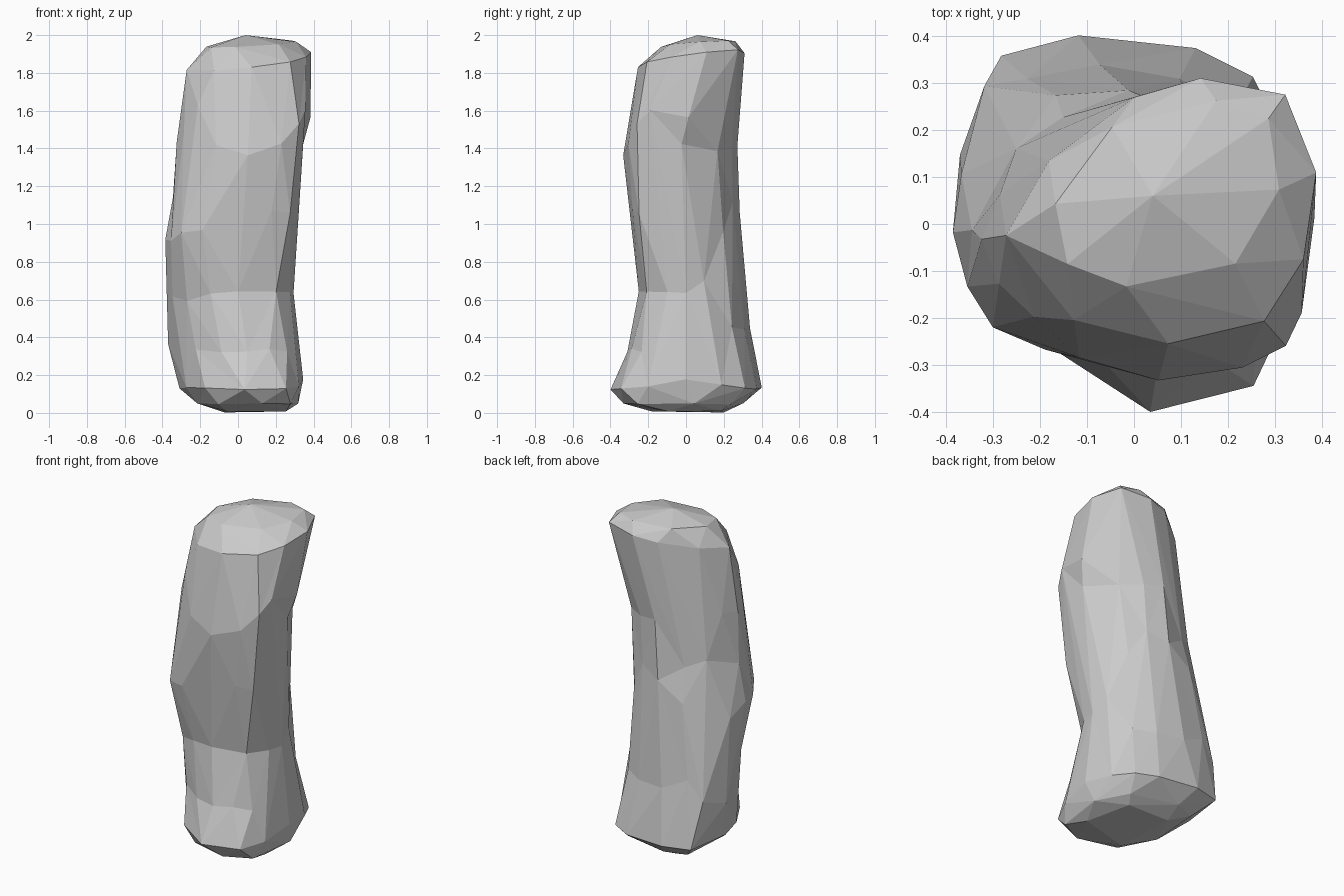
import bpy, bmesh, math, random
from mathutils import Vector

if "Cube" in bpy.data.objects:
    bpy.data.objects.remove(bpy.data.objects["Cube"])

random.seed(4)
SIDES = 16
BULGE = 0.4  # how far the in-between points fill the corners

# Each ring: height, tilt toward back right, z jitter,
# then reach toward E, NE, N, NW, W, SW, S, SE
RINGS = [
    (0.01, 0.00, 0.00, .26, .25, .22, .22, .10, .17, .20, .25),
    (0.05, 0.00, 0.00, .32, .33, .30, .32, .22, .26, .33, .38),
    (0.13, 0.00, 0.01, .34, .40, .40, .45, .31, .31, .40, .42),
    (0.33, 0.00, 0.02, .335, .35, .36, .44, .36, .28, .31, .35),
    (0.62, 0.00, 0.03, .29, .31, .32, .40, .38, .29, .25, .29),
    (0.93, 0.00, 0.03, .315, .285, .305, .34, .385, .365, .28, .345),
    (1.15, 0.00, 0.03, .33, .29, .27, .29, .345, .35, .31, .38),
    (1.40, 0.00, 0.03, .345, .29, .27, .27, .33, .32, .33, .41),
    (1.60, 0.00, 0.03, .385, .35, .29, .25, .295, .29, .28, .40),
    (1.85, 0.12, 0.00, .385, .42, .31, .22, .27, .24, .26, .34),
    (1.945, 0.05, 0.00, .31, .36, .26, .18, .17, .16, .13, .21),
]


def ring_points(z, tilt, jitter, reach):
    """Points that touch the eight side planes, plus filled corners between."""
    s = math.sin(math.pi / 4)
    touch, corner = [], []
    for i, h in enumerate(reach):
        a = i * math.pi / 4
        out = Vector((math.cos(a), math.sin(a), 0))
        side = Vector((-math.sin(a), math.cos(a), 0))
        nxt, prv = reach[(i + 1) % 8], reach[i - 1]
        touch.append(out * h + side * (nxt - prv) / (2 * s))
        corner.append(out * h + side * (nxt - h * s) / s)
    pts = []
    for i in range(8):
        mid = (touch[i] + touch[(i + 1) % 8]) / 2
        pts += [touch[i], mid.lerp(corner[i], BULGE)]
    for p in pts:
        p.z = z + tilt * (p.x + p.y) + random.uniform(-jitter, jitter)
    return pts


# Rock pillar: loft of irregular rings, split into triangular facets
bm = bmesh.new()
loops = [[bm.verts.new(p) for p in ring_points(r[0], r[1], r[2], r[3:])]
         for r in RINGS]
for lower, upper in zip(loops, loops[1:]):
    for i in range(SIDES):
        j = (i + 1) % SIDES
        a, b, c, d = lower[i], lower[j], upper[j], upper[i]
        # pick the diagonal that bulges outward
        mid_ac, mid_bd = (a.co + c.co) / 2, (b.co + d.co) / 2
        if mid_ac.xy.length > mid_bd.xy.length:
            tris = ((a, b, c), (a, c, d))
        else:
            tris = ((a, b, d), (b, c, d))
        for t in tris:
            bm.faces.new(t)

# Peaked crown and shallow underside
top = bm.verts.new((0.04, 0.06, 2.0))
base = bm.verts.new((0.05, 0.02, 0.0))
for i in range(SIDES):
    j = (i + 1) % SIDES
    bm.faces.new((loops[-1][i], loops[-1][j], top))
    bm.faces.new((loops[0][j], loops[0][i], base))
bmesh.ops.recalc_face_normals(bm, faces=bm.faces)

mesh = bpy.data.meshes.new("rock_pillar")
bm.to_mesh(mesh)
bm.free()
rock = bpy.data.objects.new("rock_pillar", mesh)
bpy.context.collection.objects.link(rock)

# Merge small facets into larger, irregular chiselled ones
facets = rock.modifiers.new("facets", 'DECIMATE')
facets.ratio = 0.5
